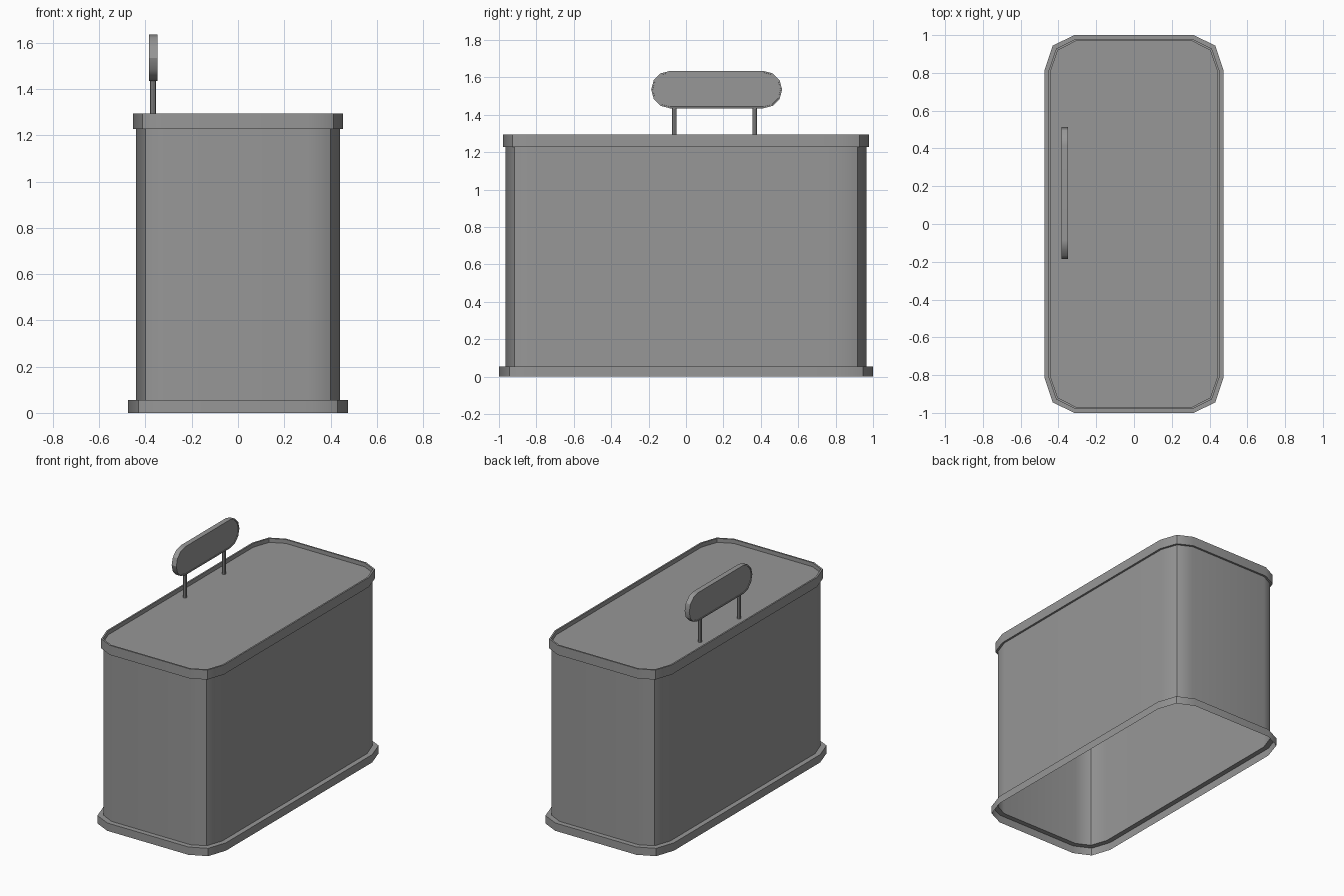
import bpy, bmesh, math

if "Cube" in bpy.data.objects:
    bpy.data.objects.remove(bpy.data.objects["Cube"])

# dark grey painted metal
metal = bpy.data.materials.new("dark_grey")
metal.diffuse_color = (0.31, 0.31, 0.31, 1)
metal.use_nodes = True
metal.node_tree.nodes["Principled BSDF"].inputs["Base Color"].default_value = metal.diffuse_color


def finish(name, bm, angle=30):
    bmesh.ops.recalc_face_normals(bm, faces=bm.faces[:])
    me = bpy.data.meshes.new(name)
    bm.to_mesh(me)
    bm.free()
    me.materials.append(metal)
    ob = bpy.data.objects.new(name, me)
    bpy.context.collection.objects.link(ob)
    bpy.ops.object.select_all(action='DESELECT')
    ob.select_set(True)
    bpy.context.view_layer.objects.active = ob
    bpy.ops.object.shade_smooth_by_angle(angle=math.radians(angle))
    # keep the large faces evenly shaded
    mod = ob.modifiers.new("even_shading", 'WEIGHTED_NORMAL')
    mod.keep_sharp = True
    return ob


def outline(d):
    # rectangle with two-segment corners, inset by d, counter-clockwise
    q = [(0.475 - d, 0.81 - 0.18 * d), (0.43 - 0.86 * d, 0.945 - 0.77 * d),
         (0.315 - 0.236 * d, 1 - d)]
    left = [(-x, y) for x, y in reversed(q)]
    top = q + left
    return top + [(-x, -y) for x, y in top]


def shell(name, levels, cap=False):
    # skin stacked outlines given as (inset, z); bottom stays open
    bm = bmesh.new()
    rings = [[bm.verts.new((x, y, z)) for x, y in outline(d)] for d, z in levels]
    for a, b in zip(rings, rings[1:]):
        n = len(a)
        for i in range(n):
            j = (i + 1) % n
            bm.faces.new((a[i], a[j], b[j], b[i]))
    if cap:
        bm.faces.new(rings[-1])
    return finish(name, bm)


# counter: open-bottomed shell with base lip, walls, raised rim and recessed top
shell("counter_body", [(0, 0), (0, 0.055), (0.035, 0.055), (0.035, 1.228),
                       (0.021, 1.228), (0.021, 1.295), (0.032, 1.295), (0.032, 1.267)],
      cap=True)

# sign board: rounded slab with slightly recessed faces
X, Y, Z, R, HALF, T = -0.367, 0.164, 1.535, 0.1, 0.25, 0.018
bm = bmesh.new()
pts = []
for side in (1, -1):
    for i in range(7):
        a = math.radians(-90 + 30 * i)
        pts.append((Y + side * (HALF + R * math.cos(a)), Z + side * R * math.sin(a)))
face = bm.faces.new([bm.verts.new((X - T, y, z)) for y, z in pts])
ext = bmesh.ops.extrude_face_region(bm, geom=[face], use_keep_orig=True)
bmesh.ops.translate(bm, vec=(2 * T, 0, 0),
                    verts=[v for v in ext['geom'] if isinstance(v, bmesh.types.BMVert)])
bmesh.ops.recalc_face_normals(bm, faces=bm.faces[:])
ends = [f for f in bm.faces if len(f.verts) > 4]
bmesh.ops.inset_individual(bm, faces=ends, thickness=0.008)
bmesh.ops.inset_individual(bm, faces=ends, thickness=0.0005, depth=-0.004)
finish("sign_board", bm)

# sign posts
for name, y in (("front_post", -0.063), ("back_post", 0.368)):
    bpy.ops.mesh.primitive_cylinder_add(vertices=8, radius=0.0125, depth=0.17,
                                        end_fill_type='NOTHING', location=(X, y, 1.352))
    post = bpy.context.object
    post.name = name
    post.data.materials.append(metal)
